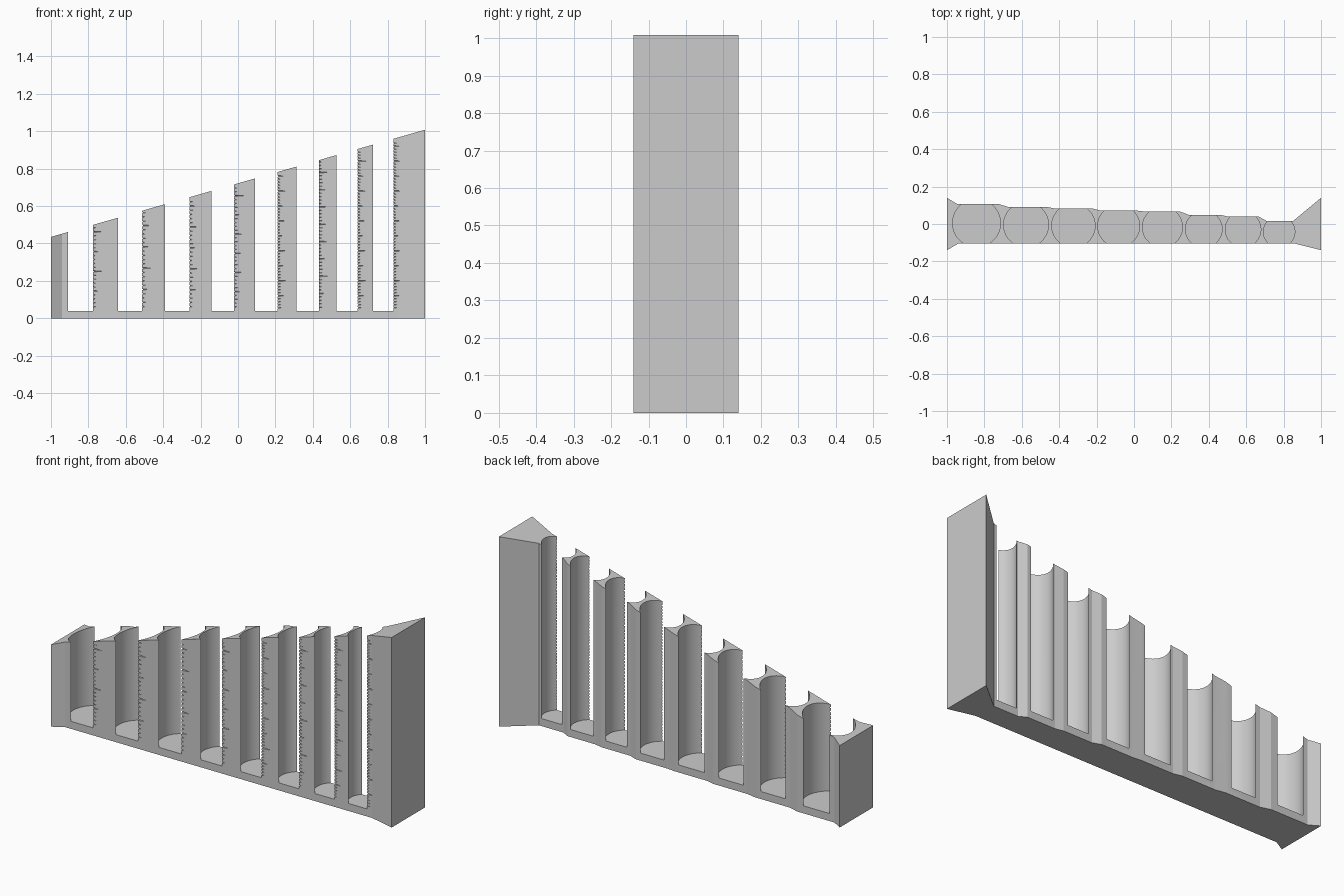
import bpy, bmesh, math
from mathutils import Matrix

if "Cube" in bpy.data.objects:
    bpy.data.objects.remove(bpy.data.objects["Cube"])

FRONT, FLOOR = -0.105, 0.04
# One coin slot per row: centre x, radius, half opening, back wall y, coin thickness
SLOTS = [
    (-0.842, 0.128, 0.066, 0.108, 0.0211),
    (-0.577, 0.120, 0.065, 0.092, 0.0228),
    (-0.324, 0.116, 0.065, 0.082, 0.0224),
    (-0.082, 0.112, 0.061, 0.071, 0.0205),
    (0.152, 0.107, 0.060, 0.066, 0.0160),
    (0.373, 0.098, 0.060, 0.049, 0.0185),
    (0.583, 0.095, 0.057, 0.039, 0.0160),
    (0.776, 0.084, 0.055, 0.017, 0.0160),
]


def top_z(x):
    return 0.7215 + 0.2865 * x


def new_object(name, bm):
    bmesh.ops.recalc_face_normals(bm, faces=bm.faces)
    mesh = bpy.data.meshes.new(name)
    bm.to_mesh(mesh)
    bm.free()
    obj = bpy.data.objects.new(name, mesh)
    bpy.context.collection.objects.link(obj)
    return obj


def cut(target, cutter):
    mod = target.modifiers.new(cutter.name, "BOOLEAN")
    mod.operation = "DIFFERENCE"
    mod.solver = "EXACT"
    mod.object = cutter
    bpy.context.view_layer.objects.active = target
    bpy.ops.object.modifier_apply(modifier=mod.name)
    bpy.data.objects.remove(cutter)


# Body: stepped plan with flared ends and a sloping top
outline = [(-1, -0.14), (-0.94, FRONT), (0.86, FRONT), (1, -0.14), (1, 0.14)]
for x, r, half, back, thick in reversed(SLOTS):
    outline += [(x + 0.9 * r, back), (x - 0.82 * r, back)]
outline.append((-1, 0.14))

bm = bmesh.new()
low = [bm.verts.new((x, y, 0)) for x, y in outline]
high = [bm.verts.new((x, y, top_z(x))) for x, y in outline]
bm.faces.new(low)
bm.faces.new(high)
for i in range(len(low)):
    j = (i + 1) % len(low)
    bm.faces.new((low[i], low[j], high[j], high[i]))
holder = new_object("coin_holder", bm)

# Round coin slots, open at front and back
bm = bmesh.new()
for x, r, half, back, thick in SLOTS:
    y = FRONT + math.sqrt(r * r - half * half)
    bmesh.ops.create_cone(bm, cap_ends=True, segments=96, radius1=r, radius2=r,
                          depth=2, matrix=Matrix.Translation((x, y, FLOOR + 1)))
cut(holder, new_object("slot_cutter", bm))

# Counting notches beside each slot, longer at every fifth and tenth coin
bm = bmesh.new()
turn = Matrix.Rotation(math.pi / 2, 4, "Y")
for x, r, half, back, thick in SLOTS:
    edge = x + half
    count = int((top_z(edge) - FLOOR - 0.01) / thick)
    for n in range(1, count + 1):
        reach = 0.05 if n % 10 == 0 else 0.035 if n % 5 == 0 else 0.018
        length = reach + 0.01
        place = Matrix.Translation((edge - 0.01 + length / 2, FRONT, FLOOR + n * thick))
        bmesh.ops.create_cone(bm, cap_ends=True, segments=4, radius1=0.005,
                              radius2=0, depth=length, matrix=place @ turn)
cut(holder, new_object("notch_cutter", bm))

# Plain grey finish
grey = bpy.data.materials.new("light_grey")
grey.use_nodes = True
colour = (0.6, 0.6, 0.6, 1)
grey.diffuse_color = colour
grey.node_tree.nodes["Principled BSDF"].inputs["Base Color"].default_value = colour
holder.data.materials.clear()
holder.data.materials.append(grey)

bpy.ops.object.select_all(action="DESELECT")
holder.select_set(True)
bpy.context.view_layer.objects.active = holder
bpy.ops.object.shade_smooth_by_angle(angle=math.radians(12))
